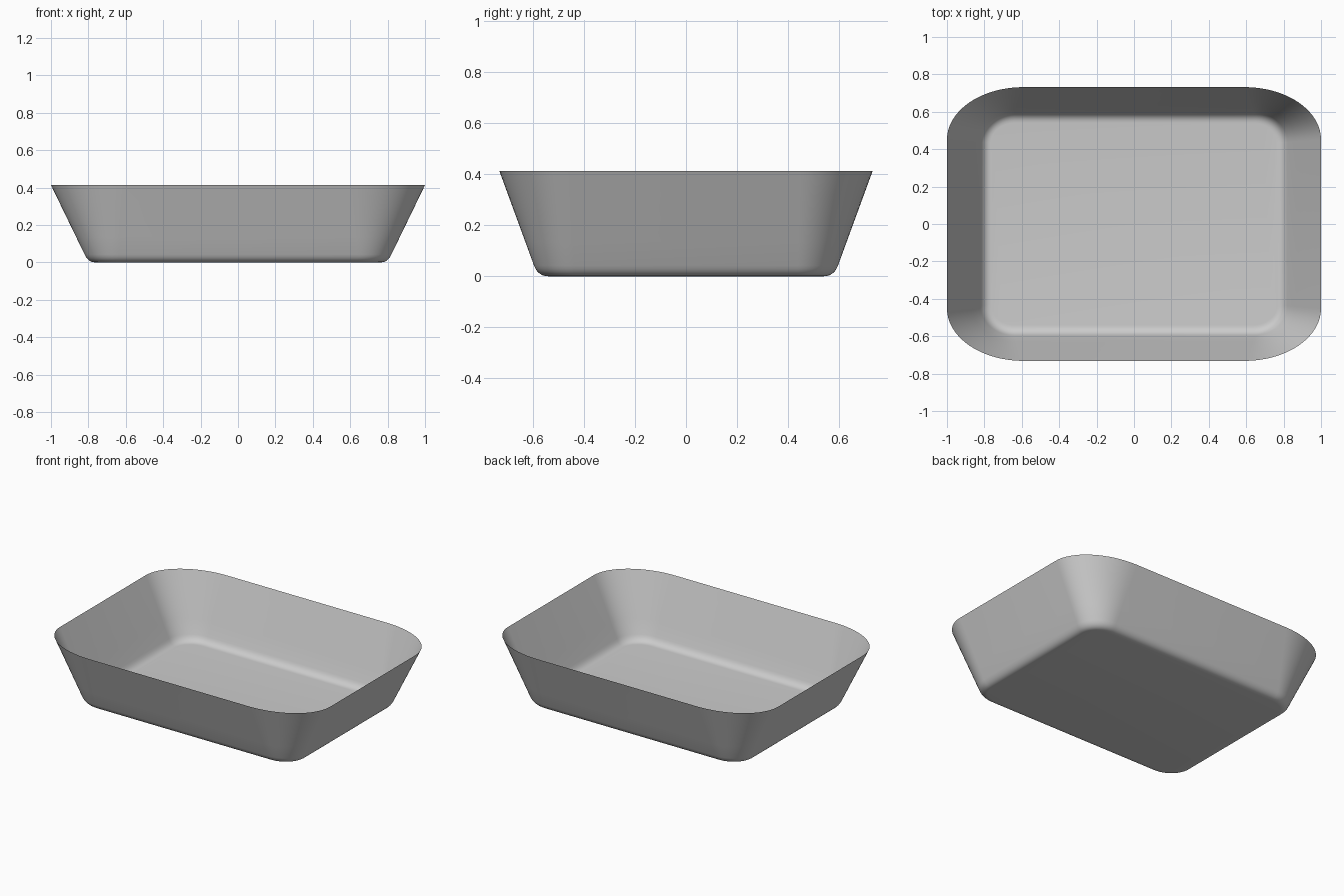
import bpy, bmesh, math

if "Cube" in bpy.data.objects:
    bpy.data.objects.remove(bpy.data.objects["Cube"])

# Wall levels: half width, half depth, corner radius x, corner radius y, height
FLOOR = (0.765, 0.540, 0.125, 0.105, 0.0)
BEND = (0.800, 0.580, 0.160, 0.145, 0.0)   # control point of the rounded foot
FOOT = (0.820, 0.596, 0.180, 0.158, 0.042)
RIM = (1.000, 0.732, 0.410, 0.280, 0.413)
CORNER_STEPS = 16


def ring(bm, level):
    """Rounded rectangle with elliptical corners."""
    hx, hy, rx, ry, z = level
    verts = []
    for q, (sx, sy) in enumerate([(1, 1), (-1, 1), (-1, -1), (1, -1)]):
        for i in range(CORNER_STEPS + 1):
            a = math.pi / 2 * (q + i / CORNER_STEPS)
            verts.append(bm.verts.new((sx * (hx - rx) + rx * math.cos(a),
                                       sy * (hy - ry) + ry * math.sin(a), z)))
    return verts


def bezier(a, b, c, t):
    return [(1 - t) ** 2 * p + 2 * t * (1 - t) * q + t * t * r
            for p, q, r in zip(a, b, c)]


# Rounded foot followed by the straight flaring wall
levels = [bezier(FLOOR, BEND, FOOT, i / 6) for i in range(7)]
levels += [[f + (r - f) * t for f, r in zip(FOOT, RIM)]
           for t in (0.25, 0.5, 0.75, 1.0)]

bm = bmesh.new()
rings = [ring(bm, lv) for lv in levels]
n = len(rings[0])
for lo, hi in zip(rings, rings[1:]):
    for i in range(n):
        j = (i + 1) % n
        bm.faces.new((lo[i], lo[j], hi[j], hi[i]))

# Flat floor
bm.faces.new(list(reversed(rings[0])))

for f in bm.faces:
    f.smooth = True
mesh = bpy.data.meshes.new("tray")
bm.to_mesh(mesh)
bm.free()
tray = bpy.data.objects.new("tray", mesh)
bpy.context.collection.objects.link(tray)
